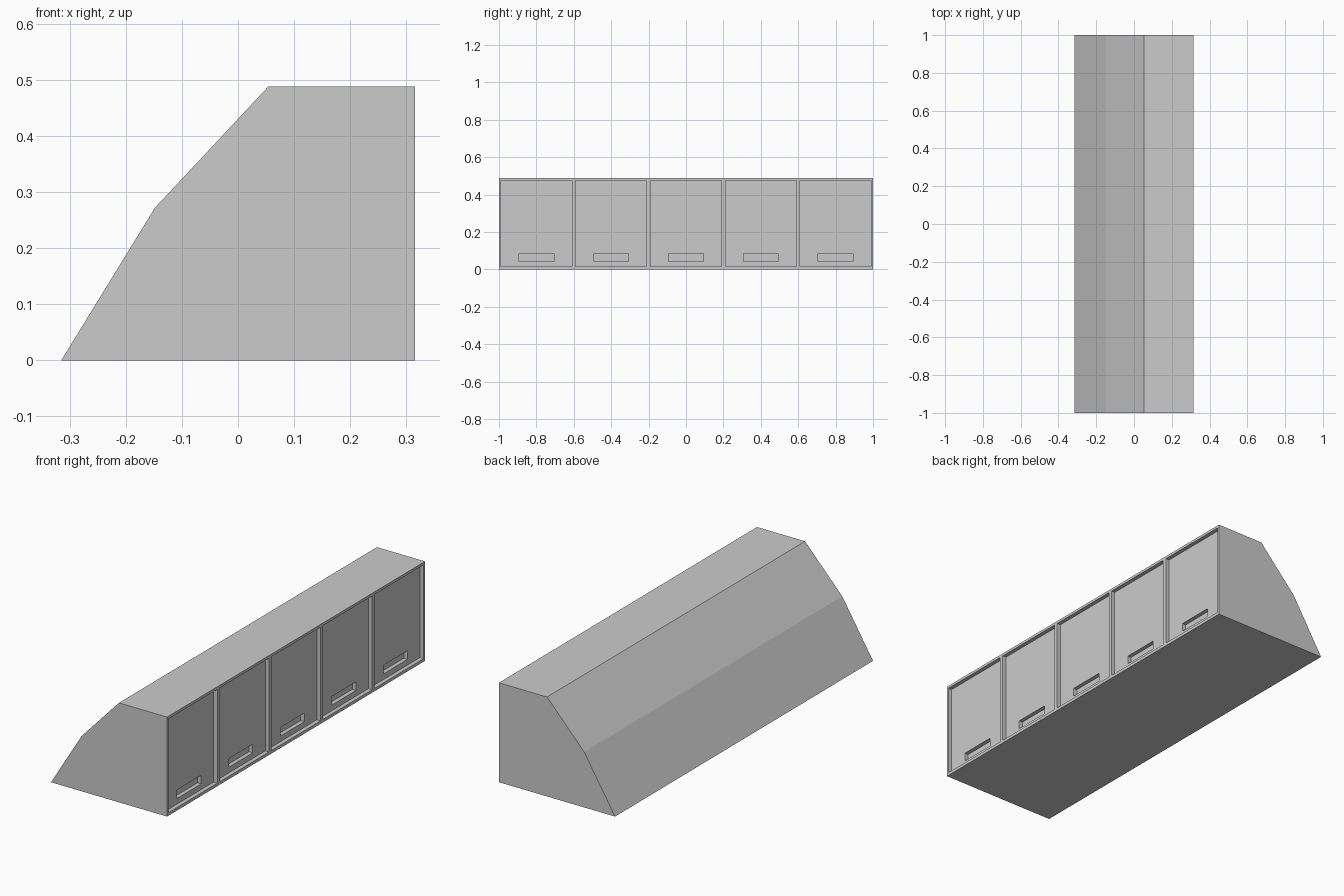
import bpy, bmesh
from mathutils import Matrix, Vector

if "Cube" in bpy.data.objects:
    bpy.data.objects.remove(bpy.data.objects["Cube"])

FRONT = 0.315      # x of the door side
RECESS = 0.02      # depth of door panels behind the frame
GRIP = 0.02        # extra depth of the handle pockets


def add_box(bm, lo, hi):
    lo, hi = Vector(lo), Vector(hi)
    m = Matrix.Translation((lo + hi) / 2) @ Matrix.Diagonal((*(hi - lo), 1))
    bmesh.ops.create_cube(bm, size=1, matrix=m)


def make_object(name, bm):
    bmesh.ops.recalc_face_normals(bm, faces=bm.faces[:])
    mesh = bpy.data.meshes.new(name)
    bm.to_mesh(mesh)
    bm.free()
    ob = bpy.data.objects.new(name, mesh)
    bpy.context.collection.objects.link(ob)
    return ob


# Bin body: side profile extruded along y
profile = [(-0.315, 0), (-0.148, 0.272), (0.054, 0.488), (FRONT, 0.488), (FRONT, 0)]
bm = bmesh.new()
face = bm.faces.new([bm.verts.new((x, -1, z)) for x, z in profile])
ext = bmesh.ops.extrude_face_region(bm, geom=[face])
moved = [v for v in ext["geom"] if isinstance(v, bmesh.types.BMVert)]
bmesh.ops.translate(bm, verts=moved, vec=(0, 2, 0))
body = make_object("overhead_bin", bm)

# Cutters: five door recesses, each with a handle pocket
doors, grips = bmesh.new(), bmesh.new()
for i in range(5):
    y = -0.8 + 0.4 * i
    add_box(doors, (FRONT - RECESS, y - 0.19, 0.015), (FRONT + 0.1, y + 0.19, 0.475))
    add_box(grips, (FRONT - RECESS - GRIP, y - 0.093, 0.043), (FRONT + 0.05, y + 0.093, 0.085))

for name, cutter_bm in (("door_recess_cutter", doors), ("handle_pocket_cutter", grips)):
    cutter = make_object(name, cutter_bm)
    cutter.hide_render = True
    cutter.hide_set(True)
    mod = body.modifiers.new(name, "BOOLEAN")
    mod.operation = "DIFFERENCE"
    mod.solver = "EXACT"
    mod.object = cutter
